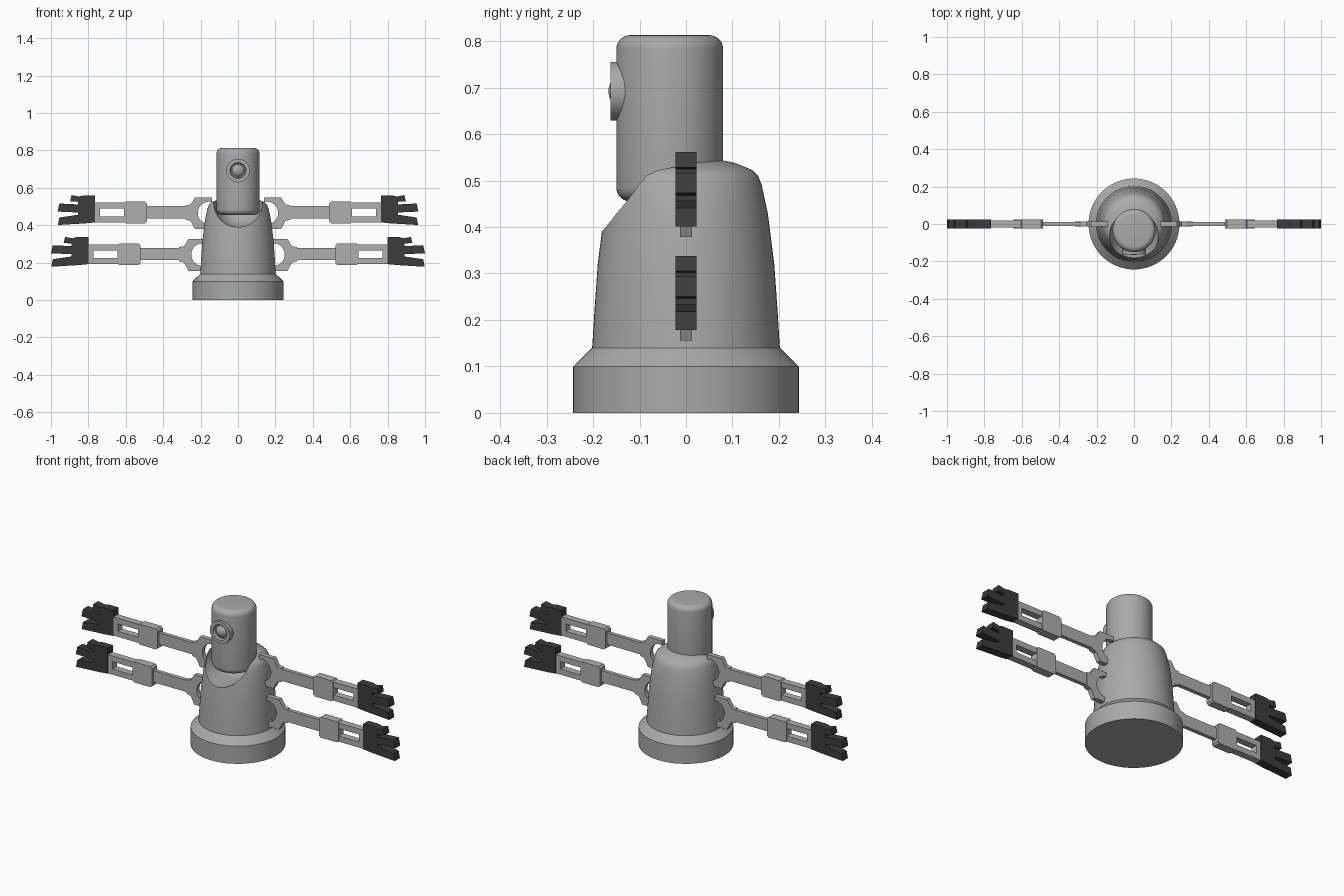
import bpy, bmesh, math
from mathutils import Matrix

if "Cube" in bpy.data.objects:
    bpy.data.objects.remove(bpy.data.objects["Cube"])


def material(name, rgb):
    m = bpy.data.materials.new(name)
    m.diffuse_color = (*rgb, 1)
    m.use_nodes = True
    m.node_tree.nodes["Principled BSDF"].inputs["Base Color"].default_value = m.diffuse_color
    return m


GREY = material("mid_grey", (0.40, 0.40, 0.40))
LIGHT = material("light_grey", (0.43, 0.43, 0.43))
DARK = material("dark_grey", (0.045, 0.045, 0.045))


def finish(bm, name, mat):
    bmesh.ops.recalc_face_normals(bm, faces=bm.faces)
    me = bpy.data.meshes.new(name)
    bm.to_mesh(me)
    bm.free()
    me.materials.append(mat)
    ob = bpy.data.objects.new(name, me)
    bpy.context.collection.objects.link(ob)
    return ob


def activate(ob):
    bpy.ops.object.select_all(action='DESELECT')
    ob.select_set(True)
    bpy.context.view_layer.objects.active = ob


def smooth(ob):
    activate(ob)
    bpy.ops.object.shade_smooth_by_angle(angle=math.radians(32))


def lathe(name, profile, mat, matrix=Matrix(), n=64):
    """Turn an (r, z) profile that starts and ends on the axis."""
    bm = bmesh.new()
    rings = []
    for r, z in profile:
        if r < 1e-6:
            rings.append([bm.verts.new((0, 0, z))] * n)
        else:
            rings.append([bm.verts.new((r * math.cos(2 * math.pi * i / n),
                                        r * math.sin(2 * math.pi * i / n), z)) for i in range(n)])
    for a, b in zip(rings, rings[1:]):
        for i in range(n):
            j = (i + 1) % n
            bm.faces.new(list(dict.fromkeys((a[i], a[j], b[j], b[i]))))
    bm.transform(matrix)
    return finish(bm, name, mat)


def prism(name, pts, half, mat, dx, dz):
    """Extrude an xz outline along y and mirror it to the other side."""
    bm = bmesh.new()
    f = bm.faces.new([bm.verts.new((x + dx, -half, z + dz)) for x, z in pts])
    res = bmesh.ops.extrude_face_region(bm, geom=[f])
    for v in res["geom"]:
        if isinstance(v, bmesh.types.BMVert):
            v.co.y = half
    ob = finish(bm, name, mat)
    md = ob.modifiers.new("other_side", 'MIRROR')
    md.use_mirror_merge = False
    return ob


def arc(cx, cz, r, a0, a1, n):
    return [(cx + r * math.cos(math.radians(a0 + (a1 - a0) * i / n)),
             cz + r * math.sin(math.radians(a0 + (a1 - a0) * i / n))) for i in range(n + 1)]


# body: round foot, sloped collar and domed trunk
body = lathe("body", [(0, 0), (.243, 0), (.243, .10), (.202, .14), (.197, .22), (.19, .32),
                      (.176, .43), (.163, .49), (.155, .51), (.142, .523), (.105, .538),
                      (.06, .547), (0, .549)], GREY)

# rounded notch in the front of the dome
to_front = Matrix.Translation((0, 0, .52)) @ Matrix.Rotation(math.pi / 2, 4, 'X')
cutter = lathe("notch_cutter", [(0, .4), (.13, .4)] + arc(0, .06, .13, 0, -84, 10)
               + [(0, -.07)], GREY, to_front, 48)
cutter.hide_render = True
cut = body.modifiers.new("notch", 'BOOLEAN')
cut.operation = 'DIFFERENCE'
cut.solver = 'EXACT'
cut.object = cutter
activate(body)
bpy.ops.object.modifier_apply(modifier="notch")
bpy.data.objects.remove(cutter)
smooth(body)

# head: upright can with rounded rims
head_pos = Matrix.Translation((0, -.035, 0))
head = lathe("head", [(0, .455)] + arc(.085, .485, .03, -90, 0, 6)
             + arc(.085, .783, .03, 0, 90, 6) + [(0, .813)], GREY, head_pos)
smooth(head)

# eye: socket ring with a domed lens
eye_pos = Matrix.Translation((0, 0, .692)) @ Matrix.Rotation(math.pi / 2, 4, 'X')
smooth(lathe("eye_socket", [(0, .08), (.063, .08), (.063, .162), (.043, .162),
                            (.038, .15), (0, .15)], GREY, eye_pos, 40))
smooth(lathe("eye_lens", [(0, .13)] + arc(0, .128, .039, 0, 80, 7) + [(0, .167)],
             GREY, eye_pos, 32))

# two pairs of arms, the upper pair set slightly inward
for tag, dx, dz in (("lower", 0, 0), ("upper", -.035, .223)):
    # shoulder clamp with an open round jaw
    prism(tag + "_shoulder_clamp",
          [(.175, .156), (.265, .156), (.288, .2), (.315, .207), (.315, .283), (.288, .288),
           (.265, .326), (.175, .326)] + arc(.19, .243, .06, 105, -105, 16),
          .013, LIGHT, dx, dz)
    # thin arm rod
    prism(tag + "_arm_rod", [(.31, .213), (.54, .213), (.54, .279), (.31, .279)],
          .011, LIGHT, dx, dz)
    # forearm cover with clipped corners
    prism(tag + "_forearm_cover",
          [(.532, .187), (.635, .187), (.645, .197), (.645, .293), (.635, .303), (.532, .303),
           (.522, .293), (.522, .197)], .023, LIGHT, dx, dz)
    # forearm with a slot through it
    prism(tag + "_forearm",
          [(.64, .192), (.81, .192), (.81, .298), (.64, .298), (.64, .266), (.655, .266),
           (.772, .266), (.772, .224), (.655, .224), (.64, .224)], .019, LIGHT, dx, dz)
    # three-fingered dark hand
    prism(tag + "_hand",
          [(.80, .192), (.85, .187), (.998, .178), (.99, .218), (.89, .233), (.89, .245),
           (1.0, .25), (.99, .293), (.89, .288), (.89, .302), (.932, .305), (.925, .338),
           (.885, .33), (.865, .336), (.80, .336)], .023, DARK, dx, dz)
